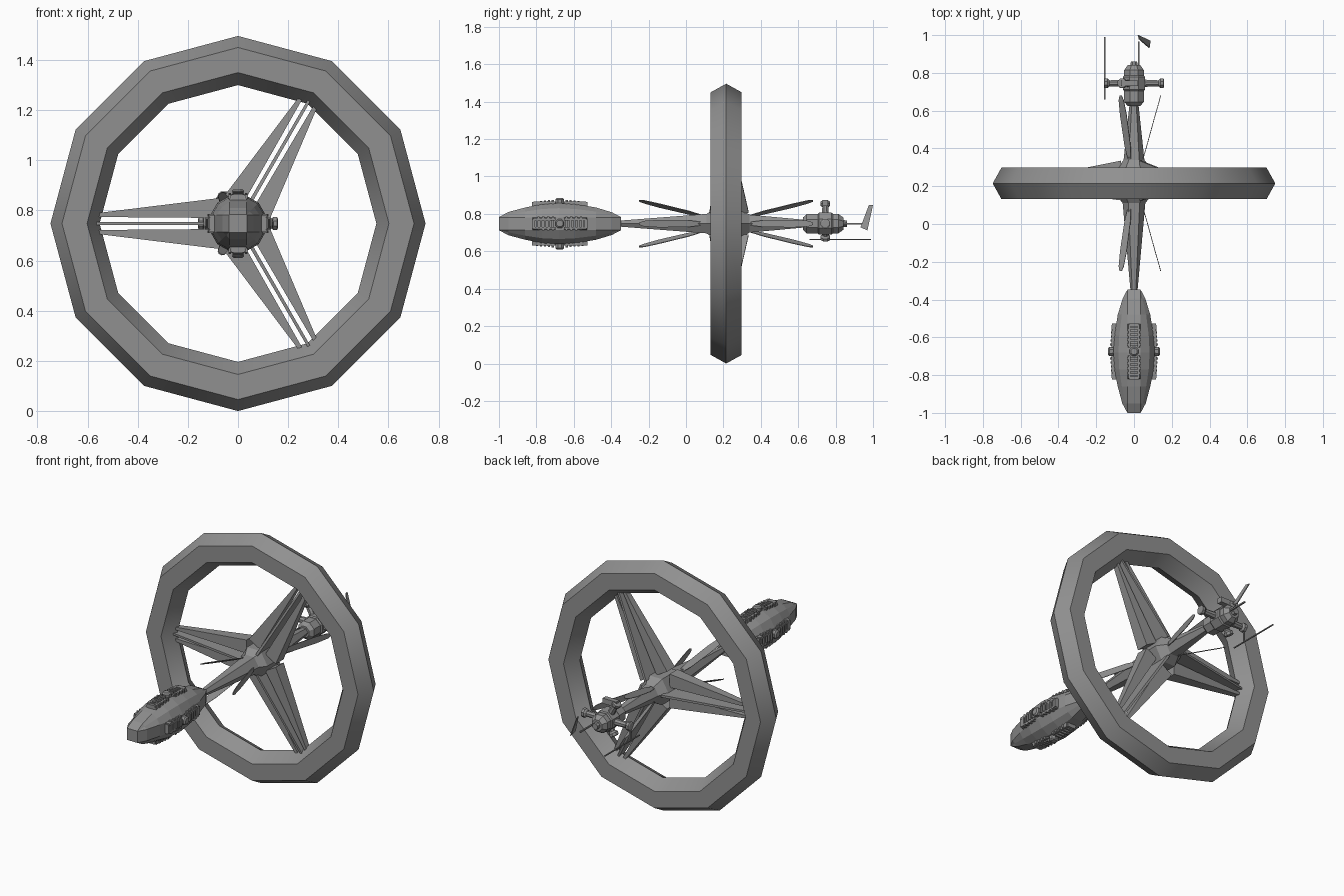
import bpy, math
from math import cos, sin, radians, pi

cube = bpy.data.objects.get("Cube")
if cube:
    bpy.data.objects.remove(cube, do_unlink=True)

grey = bpy.data.materials.new("hull_grey")
grey.use_nodes = True
colour = (0.28, 0.28, 0.28, 1)
grey.diffuse_color = colour
grey.node_tree.nodes["Principled BSDF"].inputs["Base Color"].default_value = colour

AXIS = 0.748   # height of the long axis
MID = 0.215    # y of the ring plane


def place(r, t, y, angle=0):
    """Point at radius r and sideways offset t, turned about the long axis."""
    a = radians(angle)
    return (r * cos(a) - t * sin(a), y, AXIS + r * sin(a) + t * cos(a))


def loft(name, rings, closed=False):
    """Skin a list of equal-length loops, with end caps unless closed."""
    n, m = len(rings[0]), len(rings)
    verts = [p for ring in rings for p in ring]
    faces = []
    for i in range(m if closed else m - 1):
        j = (i + 1) % m
        for k in range(n):
            l = (k + 1) % n
            faces.append((i * n + k, i * n + l, j * n + l, j * n + k))
    if not closed:
        faces += [tuple(range(n)), tuple(range((m - 1) * n, m * n))]
    mesh = bpy.data.meshes.new(name)
    mesh.from_pydata(verts, [], faces)
    mesh.materials.append(grey)
    obj = bpy.data.objects.new(name, mesh)
    bpy.context.collection.objects.link(obj)
    bpy.ops.object.select_all(action='DESELECT')
    obj.select_set(True)
    bpy.context.view_layer.objects.active = obj
    bpy.ops.object.mode_set(mode='EDIT')
    bpy.ops.mesh.select_all(action='SELECT')
    bpy.ops.mesh.normals_make_consistent(inside=False)
    bpy.ops.object.mode_set(mode='OBJECT')
    return obj


def turned(name, stations, sides, phase=0):
    """Body along y from (y, radius) stations."""
    return loft(name, [[place(r, 0, y, phase + 360 * k / sides) for k in range(sides)]
                       for y, r in stations])


def arm(name, stations, angle, y, sides=8):
    """Radial turned part from (distance, radius) stations."""
    return loft(name, [[place(d, r * cos(2 * pi * (k + .5) / sides),
                              y + r * sin(2 * pi * (k + .5) / sides), angle)
                        for k in range(sides)] for d, r in stations])


def spar(name, root, tip, angle):
    """Tapered radial box; each end is (r, t0, t1, y0, y1)."""
    return loft(name, [[place(r, t0, y0, angle), place(r, t1, y0, angle),
                        place(r, t1, y1, angle), place(r, t0, y1, angle)]
                       for r, t0, t1, y0, y1 in (root, tip)])


def block(name, angle, r0, r1, t0, t1, y0, y1):
    return spar(name, (r0, t0, t1, y0, y1), (r1, t0, t1, y0, y1), angle)


# Twelve-sided ring with ridged rims
profile = [(.748, 0), (.702, -.083), (.602, -.083), (.552, 0), (.602, .083), (.702, .083)]
ring = loft("ring", [[place(r, 0, MID + y, a) for r, y in profile]
                     for a in range(0, 360, 30)], closed=True)
bpy.ops.object.shade_smooth_by_angle(angle=radians(35))

# Hub with tapering boom to the front and back
turned("hub_boom", [(-.36, .018), (.11, .06), (.15, .09), (.29, .09), (.34, .055), (.65, .022)], 6)

# Three spokes: paired plates with a deep thin web between
for a in (60, 180, 300):
    for s in (-1, 1):
        spar("spoke_plate", (.07, s * .022, s * .102, MID - .035, MID + .04),
             (.575, s * .026, s * .04, MID - .015, MID + .015), a)
    spar("spoke_web", (.07, -.007, .007, .125, .335),
         (.575, -.006, .006, MID - .02, MID + .02), a)

# Leaf-shaped blades sweeping out fore and aft
leaf = [(.12, .045, .008), (.2, .068, .018), (.36, .112, .02), (.44, .135, .015), (.465, .141, .006)]
for a in (0, 120, 240):
    for s in (-1, 1):
        loft("swept_blade", [[place(r - .002, -w, MID + s * y, a), place(r - .002, w, MID + s * y, a),
                              place(r + .002, w, MID + s * y, a), place(r + .002, -w, MID + s * y, a)]
                             for y, r, w in leaf])

# Front pod with narrow flats along four sides
flat = .034
pod = [(-1, .035), (-.95, .062), (-.86, .086), (-.77, .104), (-.68, .11),
       (-.59, .104), (-.48, .086), (-.395, .06), (-.347, .035)]
rings = []
for y, r in pod:
    d = max(flat, r * .75)
    rings.append([place(u, t, y, a) for a in (0, 90, 180, 270)
                  for u, t in ((r, -flat), (r, flat), (d, d))])
loft("front_pod", rings)

# Raised vent banks on the four sides of the pod
POD = -.675
for a in (0, 90, 180, 270):
    arm("vent_cap", [(.09, .026), (.13, .026), (.137, .018)], a, POD)
    for s in (-1, 1):
        def along(y0, y1):
            return sorted((POD + s * y0, POD + s * y1))
        for t in (-1, 1):
            spar("vent_rail", (.08, t * .02, t * .036, *along(.02, .15)),
                 (.118, t * .018, t * .03, *along(.022, .14)), a)
        block("vent_end", a, .08, .116, -.026, .026, *along(.132, .148))
        for i in range(5):
            y = .032 + i * .021
            block("vent_slat", a, .085, .127 - .002 * i, -.02, .02, *along(y, y + .011))
        # Small teeth beside the rails
        for i in range(4):
            y = .03 + i * .026
            for t in (-1, 1):
                block("vent_tooth", a, .08, .122 - .002 * i, t * .028, t * .038, *along(y, y + .012))

# Rear engine body
ENGINE = .745
turned("rear_engine", [(.625, .035), (.645, .056), (.815, .056), (.842, .035)], 8, 22.5)
turned("engine_band", [(.705, .058), (.712, .064), (.778, .064), (.785, .058)], 8, 22.5)
turned("tail_nozzle", [(.835, .022), (.86, .018)], 8, 22.5)

# Radial thrusters with flared ends
for a, reach in ((0, .16), (180, .16), (120, .135), (240, .1)):
    arm("thruster_arm", [(.03, .022), (reach - .03, .017), (reach - .02, .027),
                         (reach - .004, .027), (reach, .02)], a, ENGINE)
block("top_pod_bar", 90, .095, .127, -.02, .07, ENGINE - .015, ENGINE + .015)

# Long needle aerial on a thin strut
block("aerial_strut", 180, .15, .157, -.004, .088, ENGINE - .006, ENGINE + .006)
block("needle_aerial", 180, .152, .158, .082, .088, .66, .99)

# Tail rod and canted fin
block("tail_rod", 0, .022, .03, -.004, .004, .82, .965)
outline = [(.08, .933, .728), (.028, .978, .848), (.022, 1, .848), (.085, .97, .712)]
loft("tail_fin", [[(x + d, y, z) for x, y, z in outline] for d in (-.003, .003)])
